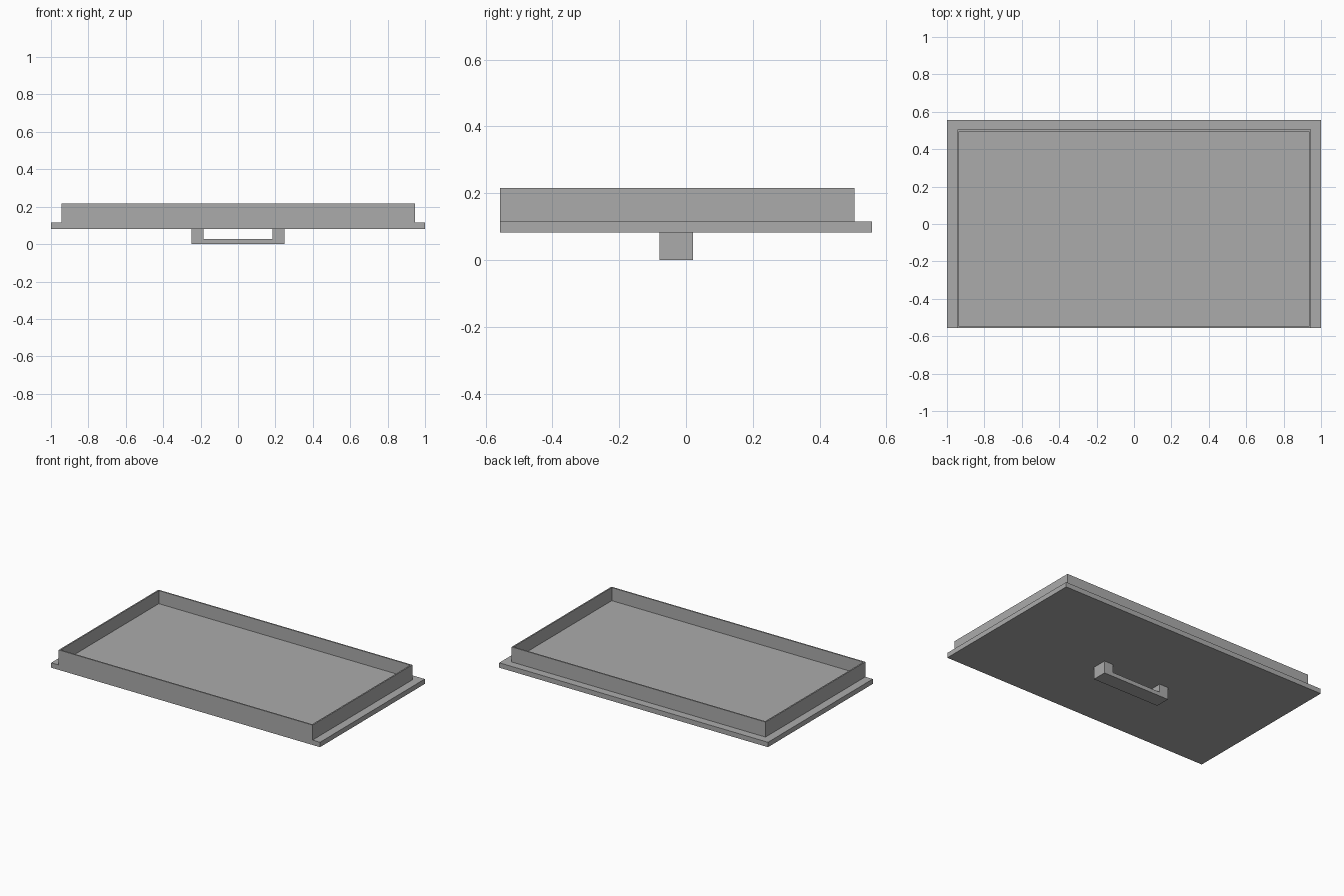
import bpy
import bmesh
from mathutils import Vector

cube = bpy.data.objects.get("Cube")
if cube:
    bpy.data.objects.remove(cube, do_unlink=True)

grey = bpy.data.materials.new("mid_grey")
grey.use_nodes = True
colour = (0.41, 0.41, 0.41, 1)
grey.diffuse_color = colour
grey.node_tree.nodes["Principled BSDF"].inputs["Base Color"].default_value = colour

HALF_X, HALF_Y = 1.0, 0.557
BASE, FLANGE, RIM = 0.082, 0.115, 0.216
WALL = 0.013


def finish(name, bm):
    bmesh.ops.recalc_face_normals(bm, faces=bm.faces)
    mesh = bpy.data.meshes.new(name)
    bm.to_mesh(mesh)
    bm.free()
    mesh.materials.append(grey)
    obj = bpy.data.objects.new(name, mesh)
    bpy.context.collection.objects.link(obj)
    return obj


def extrude_profile(name, points, y0, y1):
    """Extrude an x-z outline along y."""
    bm = bmesh.new()
    face = bm.faces.new([bm.verts.new((x, y0, z)) for x, z in points])
    new = bmesh.ops.extrude_face_region(bm, geom=[face])["geom"]
    verts = [v for v in new if isinstance(v, bmesh.types.BMVert)]
    bmesh.ops.translate(bm, verts=verts, vec=(0, y1 - y0, 0))
    return finish(name, bm)


def mirrored(half):
    return half + [(-x, z) for x, z in reversed(half)]


# Flanged front panel, flush with the front wall of the tray
TRAY_X, TRAY_BACK = 0.945, 0.504
extrude_profile("flange_plate", mirrored([(HALF_X, BASE), (HALF_X, FLANGE)]),
                -HALF_Y, HALF_Y)

# Shallow open tray: inset the top of a block and push it down
bm = bmesh.new()
bmesh.ops.create_cube(bm, size=1)
depth = TRAY_BACK + HALF_Y
size = Vector((2 * TRAY_X, depth, RIM - FLANGE))
centre = Vector((0, (TRAY_BACK - HALF_Y) / 2, (RIM + FLANGE) / 2))
bmesh.ops.scale(bm, vec=size, verts=bm.verts)
bmesh.ops.translate(bm, vec=centre, verts=bm.verts)
bm.normal_update()
top = max(bm.faces, key=lambda f: f.calc_center_median().z)
bmesh.ops.inset_region(bm, faces=[top], thickness=WALL)
floor = bmesh.ops.extrude_face_region(bm, geom=[top])["geom"]
bmesh.ops.translate(bm, vec=(0, 0, FLANGE + WALL - RIM),
                    verts=[v for v in floor if isinstance(v, bmesh.types.BMVert)])
if top.is_valid:
    bmesh.ops.delete(bm, geom=[top], context="FACES_ONLY")
finish("tray", bm)

# Bracket handle under the plate
extrude_profile("handle", mirrored([(0.184, 0.027), (0.184, BASE),
                                    (0.249, BASE), (0.249, 0)]),
                -0.079, 0.021)
